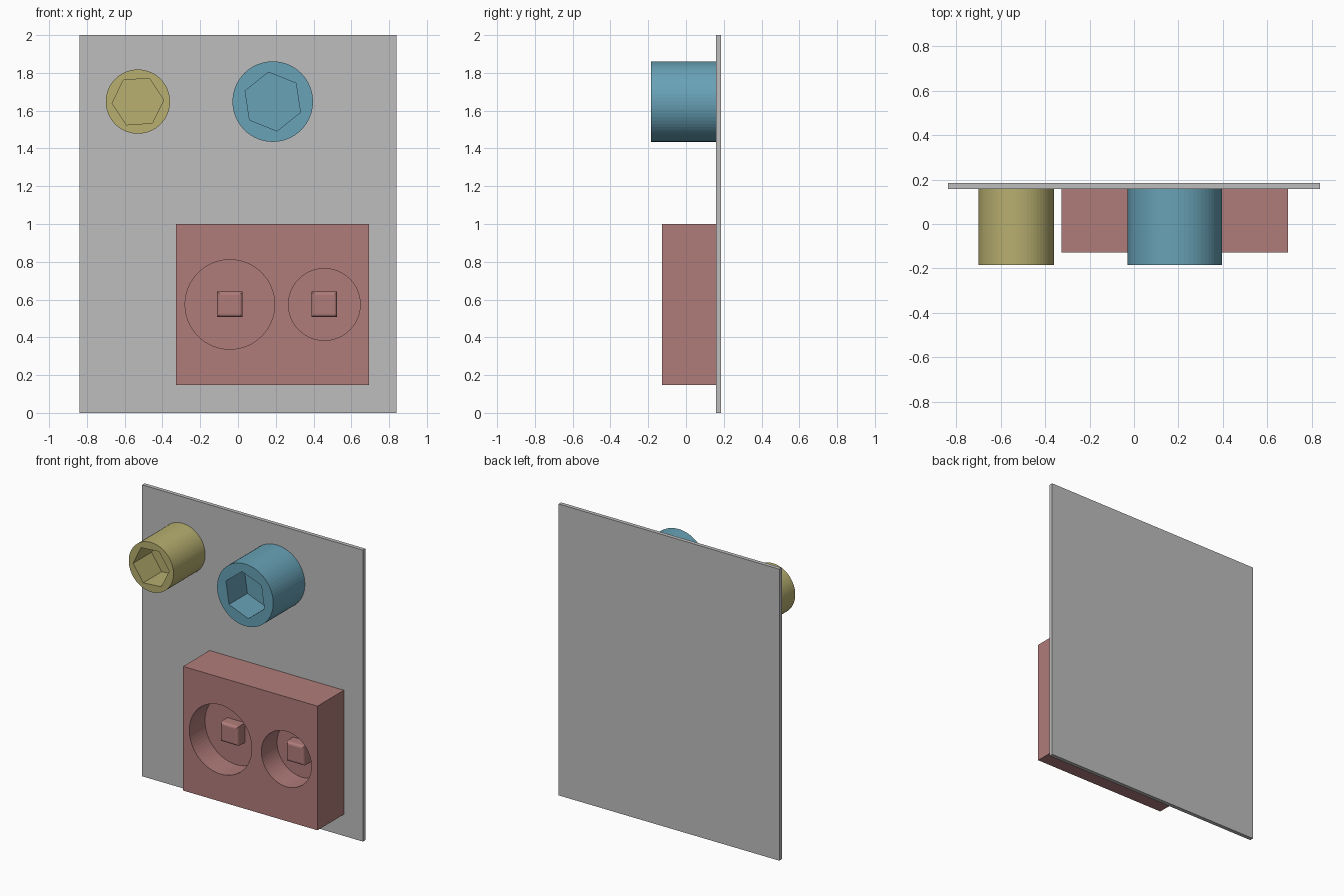
import bpy, bmesh, math

if "Cube" in bpy.data.objects:
    bpy.data.objects.remove(bpy.data.objects["Cube"])

PANEL_Y0, BACK_Y = 0.158, 0.185
FRONT_Y, BLOCK_Y = -0.185, -0.128


def material(name, rgb):
    m = bpy.data.materials.new(name)
    m.diffuse_color = (*rgb, 1)
    m.use_nodes = True
    m.node_tree.nodes["Principled BSDF"].inputs["Base Color"].default_value = m.diffuse_color
    return m


grey = material("grey", (0.515, 0.515, 0.515))
red = material("dusty red", (0.434, 0.202, 0.195))
yellow = material("mustard", (0.479, 0.429, 0.162))
blue = material("teal blue", (0.138, 0.361, 0.468))


def ring(x, z, r, n, start=0.0):
    return [(x + r * math.cos(start + math.tau * i / n),
             z + r * math.sin(start + math.tau * i / n)) for i in range(n)]


def rect(x0, x1, z0, z1):
    return [(x0, z0), (x1, z0), (x1, z1), (x0, z1)]


def prism(name, outline, y0, y1, mat, front_bevel=0.0):
    """Extrude an x/z outline from y0 (front) back to y1."""
    bm = bmesh.new()
    front = bm.faces.new([bm.verts.new((x, y0, z)) for x, z in outline])
    back = bmesh.ops.extrude_face_region(bm, geom=[front], use_keep_orig=True)
    moved = [v for v in back["geom"] if isinstance(v, bmesh.types.BMVert)]
    bmesh.ops.translate(bm, verts=moved, vec=(0, y1 - y0, 0))
    bmesh.ops.recalc_face_normals(bm, faces=bm.faces)
    if front_bevel:
        edges = [e for e in bm.edges if all(abs(v.co.y - y0) < 1e-5 for v in e.verts)]
        bmesh.ops.bevel(bm, geom=edges, offset=front_bevel, segments=4,
                        profile=0.5, affect='EDGES')
    mesh = bpy.data.meshes.new(name)
    bm.to_mesh(mesh)
    bm.free()
    mesh.materials.append(mat)
    obj = bpy.data.objects.new(name, mesh)
    bpy.context.collection.objects.link(obj)
    return obj


def cut(obj, outline, y0, depth, mat):
    """Sink a recess with the given outline into the front of obj."""
    cutter = prism("cutter", outline, y0 - 0.05, y0 + depth, mat)
    cutter.hide_render = True
    mod = obj.modifiers.new("recess", 'BOOLEAN')
    mod.operation, mod.solver, mod.object = 'DIFFERENCE', 'EXACT', cutter
    bpy.context.view_layer.objects.active = obj
    bpy.ops.object.modifier_apply(modifier=mod.name)
    bpy.data.objects.remove(cutter)


# Back panel
prism("back_panel", rect(-0.838, 0.838, 0, 2), PANEL_Y0, BACK_Y, grey)

# Round posts with hexagonal sockets
for name, x, r, hex_r, turn, mat in (
        ("small_hex_post", -0.53, 0.17, 0.137, 4, yellow),
        ("large_hex_post", 0.184, 0.213, 0.157, 38.5, blue)):
    post = prism(name, ring(x, 1.648, r, 64), FRONT_Y, PANEL_Y0, mat)
    cut(post, ring(x, 1.648, hex_r, 6, math.radians(turn)), FRONT_Y, 0.2, mat)

# Block with two round wells, each holding a square peg
block = prism("socket_block", rect(-0.327, 0.693, 0.148, 1.0), BLOCK_Y, PANEL_Y0, red)
for name, x, r in (("left_peg", -0.043, 0.237), ("right_peg", 0.457, 0.19)):
    cut(block, ring(x, 0.574, r, 64), BLOCK_Y, 0.17, red)
    prism(name, rect(x - 0.067, x + 0.067, 0.508, 0.642),
          BLOCK_Y + 0.09, BLOCK_Y + 0.171, red, 0.018)
